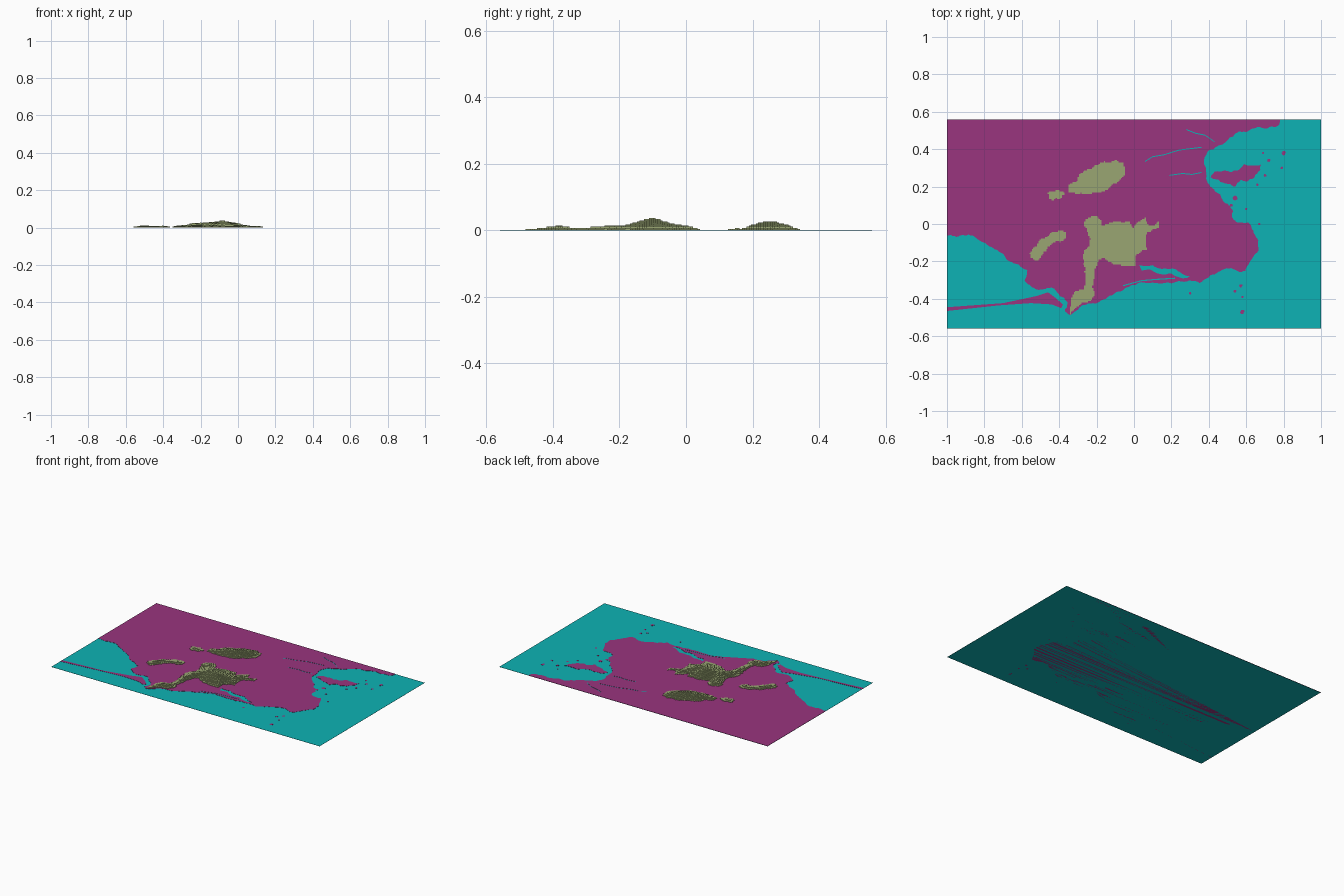
import bpy, bmesh, math, random
from mathutils import Vector

if "Cube" in bpy.data.objects:
    bpy.data.objects.remove(bpy.data.objects["Cube"])

random.seed(4)
SEA_TOP, LAND_TOP = 0.0008, 0.002


def material(name, rgb):
    m = bpy.data.materials.new(name)
    m.diffuse_color = (*rgb, 1)
    m.use_nodes = True
    m.node_tree.nodes["Principled BSDF"].inputs["Base Color"].default_value = m.diffuse_color
    return m


SEA = material("sea_teal", (0.004, 0.45, 0.46))
LAND = material("land_purple", (0.32, 0.035, 0.21))
HILL = material("hill_green", (0.32, 0.38, 0.17))


def points(flat):
    """Pairs in hundredths of a unit -> vectors."""
    return [Vector((flat[i] / 100, flat[i + 1] / 100)) for i in range(0, len(flat), 2)]


def on_border(a, b):
    return (abs(a.x) > .999 and abs(b.x) > .999) or (abs(a.y) > .558 and abs(b.y) > .558)


def ragged(pts, amount=0.14, depth=3):
    """Fractal coastline: push segment midpoints sideways."""
    for _ in range(depth):
        out = []
        for a, b in zip(pts, pts[1:] + pts[:1]):
            out.append(a)
            d = b - a
            if d.length > 0.007 and not on_border(a, b):
                side = Vector((-d.y, d.x)) * random.uniform(-amount, amount)
                out.append((a + b) / 2 + side)
        pts = out
    return pts


def ribbon(flat, width=0.005):
    """Thin closed strip along a path."""
    p = points(flat)
    off = Vector((0, width / 2))
    return [q + off for q in p] + [q - off for q in reversed(p)]


def slab(name, loops, z0, z1, mat):
    """Filled outlines (inner loops become holes) with thickness."""
    cu = bpy.data.curves.new(name, 'CURVE')
    cu.dimensions, cu.fill_mode = '2D', 'BOTH'
    cu.extrude = (z1 - z0) / 2
    for loop in loops:
        s = cu.splines.new('POLY')
        s.points.add(len(loop) - 1)
        for p, q in zip(s.points, loop):
            p.co = (max(-1, min(1, q.x)), max(-.56, min(.56, q.y)), 0, 1)
        s.use_cyclic_u = True
    ob = bpy.data.objects.new(name, cu)
    ob.location.z = (z0 + z1) / 2
    bpy.context.collection.objects.link(ob)
    cu.materials.append(mat)
    bpy.ops.object.select_all(action='DESELECT')
    ob.select_set(True)
    bpy.context.view_layer.objects.active = ob
    bpy.ops.object.convert(target='MESH')


def inside(x, y, poly):
    hit = False
    for a, b in zip(poly, poly[1:] + poly[:1]):
        if (a.y > y) != (b.y > y) and x < a.x + (y - a.y) * (b.x - a.x) / (b.y - a.y):
            hit = not hit
    return hit


def edge_distance(x, y, poly):
    best = 9
    for a, b in zip(poly, poly[1:] + poly[:1]):
        dx, dy = b.x - a.x, b.y - a.y
        t = ((x - a.x) * dx + (y - a.y) * dy) / (dx * dx + dy * dy + 1e-12)
        t = max(0, min(1, t))
        best = min(best, math.hypot(x - a.x - t * dx, y - a.y - t * dy))
    return best


def hill(name, flat, slope, cell=0.007, step=0.0032, base=0.005):
    """Terraced hill: square columns rising in steps away from the outline."""
    shape = points(flat)
    poly = ragged(shape, 0.16, 2)
    xs, ys = [p.x for p in poly], [p.y for p in poly]
    heights = {}
    for i in range(math.floor(min(xs) / cell), math.ceil(max(xs) / cell)):
        for j in range(math.floor(min(ys) / cell), math.ceil(max(ys) / cell)):
            x, y = (i + .5) * cell, (j + .5) * cell
            if inside(x, y, poly):
                rise = slope * edge_distance(x, y, shape)
                heights[i, j] = base + step * math.floor(rise / step)
    bm = bmesh.new()

    def quad(*cs):
        bm.faces.new([bm.verts.new(c) for c in cs])

    for (i, j), h in heights.items():
        x0, y0, x1, y1 = i * cell, j * cell, (i + 1) * cell, (j + 1) * cell
        corners = [(x0, y0), (x1, y0), (x1, y1), (x0, y1)]
        quad(*[(*c, h) for c in corners])
        for k, (di, dj) in enumerate(((0, -1), (1, 0), (0, 1), (-1, 0))):
            low = heights.get((i + di, j + dj), LAND_TOP)
            if low < h - 1e-6:
                a, b = corners[k], corners[(k + 1) % 4]
                quad((*a, low), (*b, low), (*b, h), (*a, h))
    bmesh.ops.remove_doubles(bm, verts=bm.verts, dist=1e-5)
    me = bpy.data.meshes.new(name)
    bm.to_mesh(me)
    bm.free()
    me.materials.append(HILL)
    bpy.context.collection.objects.link(bpy.data.objects.new(name, me))


# Sea plate
slab("sea", [points([-100, -56, 100, -56, 100, 56, -100, 56])], 0, SEA_TOP, SEA)

# Mainland, clockwise from the top left corner: east coast, south coast, west bay
east = [-100, 56, 78, 56, 77, 52.5, 68, 51.5, 62, 50.5, 56, 49.5, 51, 46, 45, 42, 39.5, 39,
        37.5, 34.5, 38.5, 28, 39, 23, 42, 19, 46, 16, 49, 11, 53, 7, 53, 2.5, 61, 1, 64, -4,
        66.5, -8.5, 66, -15, 62, -20, 59.5, -25, 52, -23.5]
south = [43, -27, 35, -31.5, 24, -30.5, 8, -31.5, -6, -35.5, -15, -40, -23, -42.5, -29, -44.5,
         -33.5, -48.5, -37, -46.5, -35.5, -42, -40, -38]
west = [-44, -34, -53, -34.5, -58.5, -30, -57, -24.5, -66.5, -20, -74.5, -13.5, -85, -7,
        -92, -6, -100, -6]
rivers = [[28, 50.5, 33, 48.5, 38, 47.5, 43, 44],
          [6, 33.5, 10, 36, 16, 37, 24, 39.5, 36, 41],
          [19, 26, 26, 27, 31, 26.5, 36, 27.5]]
lagoon = [3, -22, 10, -22, 15, -24, 22, -24, 25, -26, 30, -28, 28, -29, 20, -26.5,
          14, -26.8, 9, -24.5, 4, -25]
holes = [ribbon(r) for r in rivers]
holes += [ragged(points(lagoon), 0.1, 2), ribbon([-6, -33, 4, -30.3, 12, -29.6, 22, -29], 0.006)]
slab("mainland", [ragged(points(east + south + west))] + holes, 0, LAND_TOP, LAND)

# Sand spit and bay peninsula
slab("sand_spit", [points([-100, -46.5, -72, -43.5, -55, -42.3, -44, -43, -39, -45, -38, -43,
                           -42, -39.5, -46, -36.5, -52, -38.5, -70, -42.3, -100, -44.5])],
     0, LAND_TOP, LAND)
slab("bay_island", [ragged(points([41, 25, 43, 28, 49, 28.5, 55, 28.5, 59, 32, 68, 32, 66, 27,
                                   61, 23, 57, 23.5, 54, 20, 48, 22]))], 0, LAND_TOP, LAND)

# Small islets scattered off the coast: x, y, radius
islets = [(80, 38, 1.2), (79, 30, .8), (72, 34, 1), (70, 26, .8), (66, 21, .7), (54, 14, 1.3),
          (52, 10, 1), (67, 0, .7), (57, -33, .9), (54, -36, .8), (58, -39, .7), (58, -47, 1.2),
          (30, -37, .7), (69, 38, .6), (60, 8, .7)]
for x, y, r in islets:
    ring = [c for a in range(6) for c in (x + r * math.cos(a * 1.047), y + r * math.sin(a * 1.047))]
    slab("islet", [ragged(points(ring), 0.3, 1)], 0, LAND_TOP, LAND)

# Hills
hill("north_hill", [-35, 17, -35, 21, -30, 23, -29, 27, -22, 30, -18, 33, -10, 34.5, -6, 33,
                    -5, 28, -8.5, 23, -14, 18.5, -18, 17, -26, 16], 0.34)
hill("northwest_knoll", [-46, 14.5, -45, 18, -40.5, 18, -37, 16, -39.5, 13, -42, 14, -43, 12.5], 0.2)
hill("west_ridge", [-55.5, -18, -54.5, -13.5, -50, -8, -45, -5.5, -41, -4, -36.5, -4, -36.5, -7.5,
                    -39.5, -9.5, -43, -10, -46, -12, -48, -15, -50, -18, -53, -20], 0.25)
hill("south_hill", [-27, 0, -24.5, 3.5, -20, 4.5, -17, -1, -10, 1.5, -2, 1.5, -.5, -2, 6, 3.5,
                    7.5, -1, 13.5, 1.5, 13, -2, 7.5, -4, 6, -8, 7, -13.5, 2, -16, .5, -22,
                    -7.5, -22, -14, -20, -16.5, -18, -19, -20, -21, -27, -22.5, -34, -21, -38,
                    -22.5, -40.5, -28, -42, -31.5, -45.5, -34, -48.5, -34, -44.5, -33, -39,
                    -31.5, -36, -27, -35, -26, -30, -27, -21.5, -26, -13.5, -23.5, -10,
                    -24.5, -5.5], 0.31)
